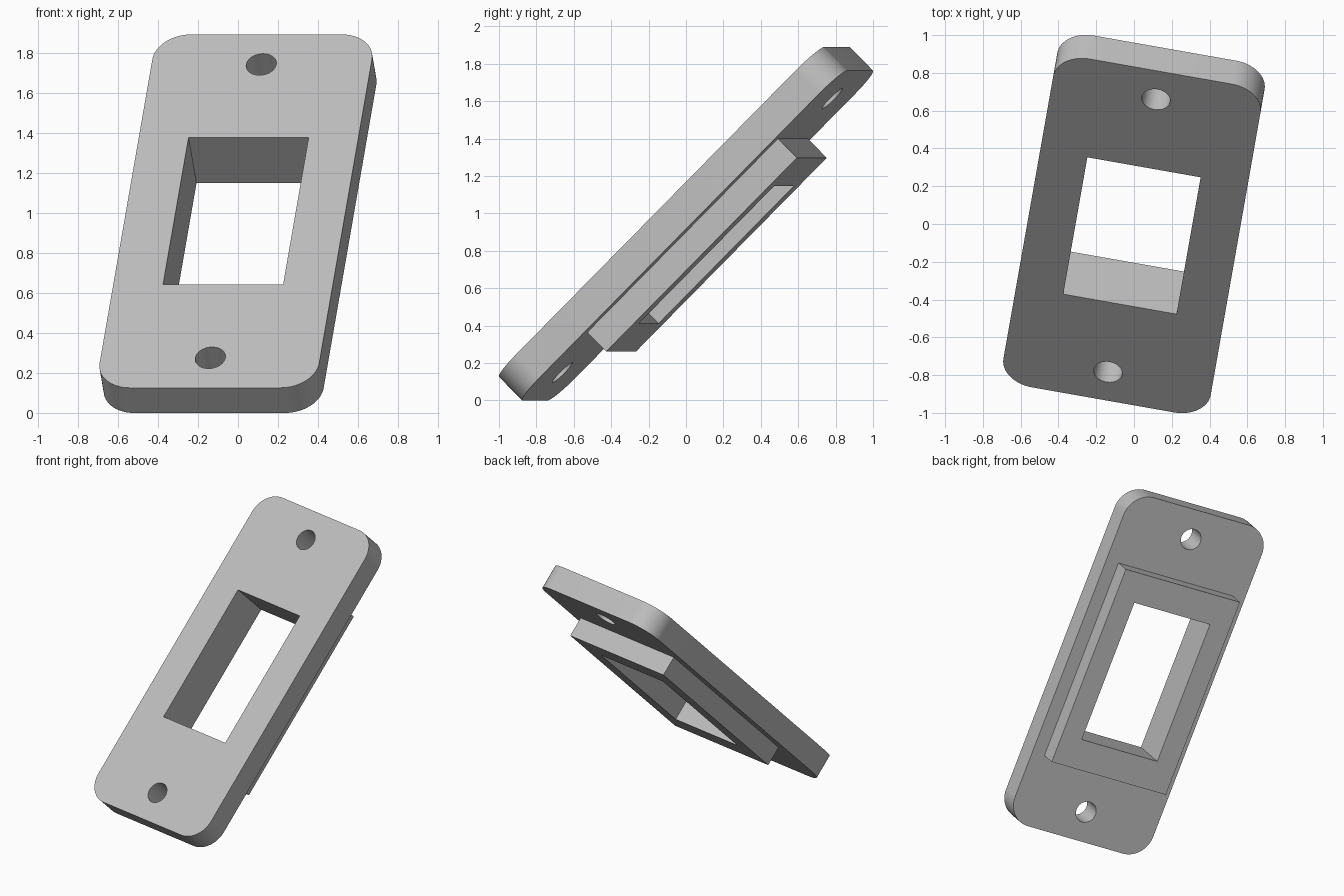
import bpy, bmesh
from math import radians, pi, cos, sin
from mathutils import Matrix, Vector

cube = bpy.data.objects.get("Cube")
if cube:
    bpy.data.objects.remove(cube, do_unlink=True)

# Main dimensions
WIDTH, HEIGHT, THICK, CORNER = 1.114, 2.496, 0.178, 0.175
BOSS_W, BOSS_H, BOSS_D = 0.92, 1.464, 0.145
WINDOW_W, WINDOW_H = 0.609, 1.04
HOLE_R, HOLE_Y = 0.076, 1.036

# Tilted frame shared by all parts
TILT = (Matrix.Translation((0, 0, 0.945))
        @ Matrix.Rotation(radians(-10), 4, 'Z')
        @ Matrix.Rotation(radians(45), 4, 'X'))

grey = bpy.data.materials.new("light grey plastic")
grey.use_nodes = True
color = (0.52, 0.52, 0.52, 1)
grey.diffuse_color = color
grey.node_tree.nodes["Principled BSDF"].inputs["Base Color"].default_value = color


def rectangle(w, h):
    return [(sx * w / 2, sy * h / 2) for sx, sy in ((1, 1), (-1, 1), (-1, -1), (1, -1))]


def circle(y, r, n=48):
    return [(r * cos(2 * pi * i / n), y + r * sin(2 * pi * i / n)) for i in range(n)]


def rounded_rectangle(w, h, r, n=16):
    pts = []
    for k, (cx, cy) in enumerate(rectangle(w - 2 * r, h - 2 * r)):
        for i in range(n + 1):
            a = (k + i / n) * pi / 2
            pts.append((cx + r * cos(a), cy + r * sin(a)))
    return pts


def extruded(name, outlines, depth, z):
    """Extrude a filled outline; the outlines after the first become holes."""
    curve = bpy.data.curves.new(name, 'CURVE')
    curve.dimensions = '2D'
    curve.fill_mode = 'BOTH'
    curve.extrude = depth / 2
    for pts in outlines:
        spline = curve.splines.new('POLY')
        spline.points.add(len(pts) - 1)
        for p, (x, y) in zip(spline.points, pts):
            p.co = (x, y, 0, 1)
        spline.use_cyclic_u = True
    obj = bpy.data.objects.new(name, curve)
    bpy.context.collection.objects.link(obj)
    bpy.ops.object.select_all(action='DESELECT')
    obj.select_set(True)
    bpy.context.view_layer.objects.active = obj
    bpy.ops.object.convert(target='MESH')
    obj = bpy.context.view_layer.objects.active

    # Weld the caps to the walls and place the part in the tilted frame
    bm = bmesh.new()
    bm.from_mesh(obj.data)
    bmesh.ops.remove_doubles(bm, verts=bm.verts, dist=0.0001)
    bmesh.ops.recalc_face_normals(bm, faces=bm.faces)
    bmesh.ops.dissolve_limit(bm, angle_limit=radians(0.5), verts=bm.verts, edges=bm.edges)
    bm.transform(TILT @ Matrix.Translation(Vector((0, 0, z))))
    bm.to_mesh(obj.data)
    bm.free()
    obj.data.materials.clear()
    obj.data.materials.append(grey)
    bpy.ops.object.shade_smooth_by_angle(angle=radians(30))
    return obj


window = rectangle(WINDOW_W, WINDOW_H)

# Rounded face plate with window and two screw holes
extruded("face_plate",
         [rounded_rectangle(WIDTH, HEIGHT, CORNER), window,
          circle(HOLE_Y, HOLE_R), circle(-HOLE_Y, HOLE_R)],
         THICK, 0)

# Raised frame on the back, around the same window
extruded("back_frame", [rectangle(BOSS_W, BOSS_H), window],
         BOSS_D, -(THICK + BOSS_D) / 2)
